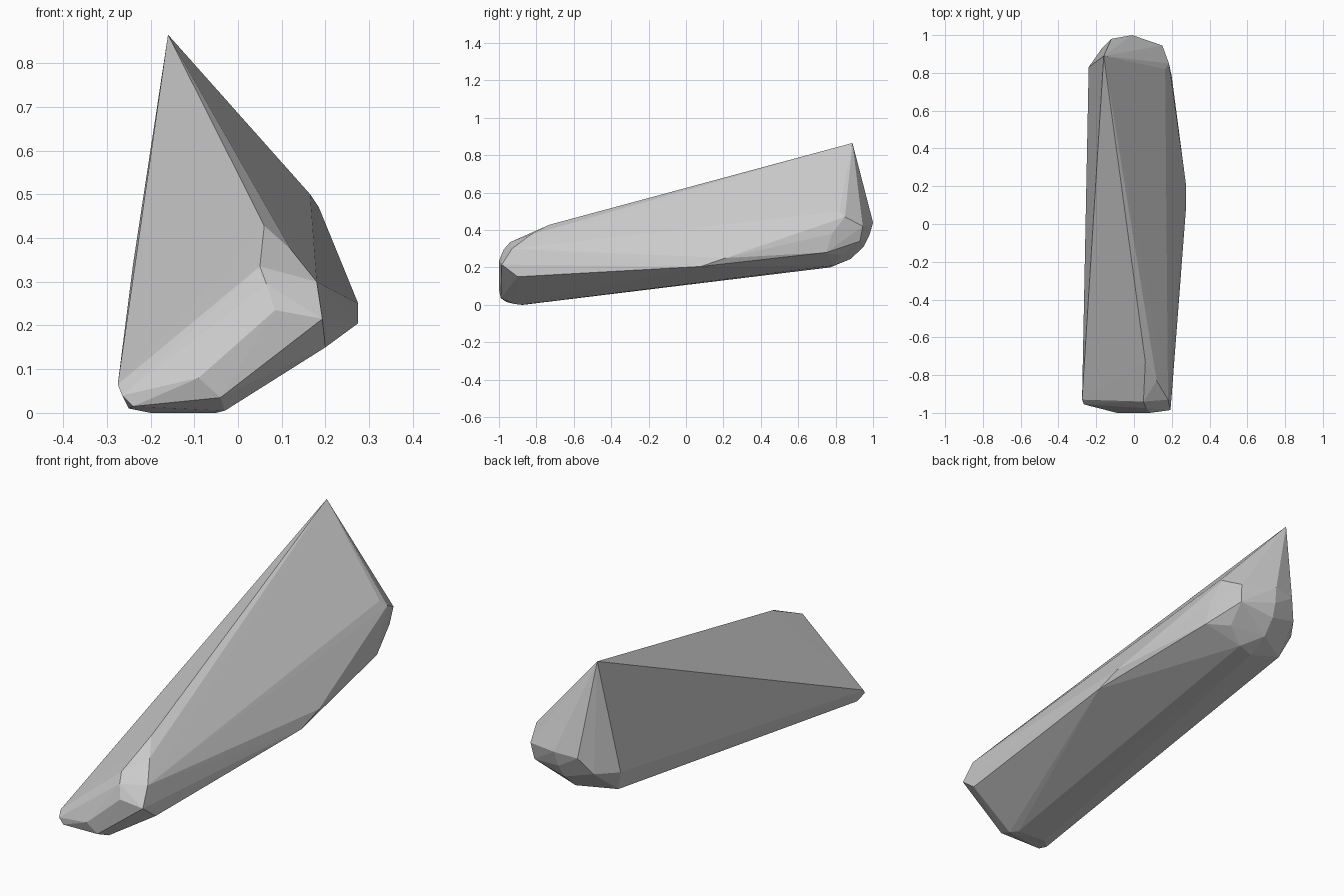
import bpy
import bmesh

# One faceted wedge shell: the convex skin stretched over a few end profiles
apex = [(-0.16, 0.89, 0.865)]

# rounded nose at the front
nose = [(-0.275, -0.93, 0.065), (-0.265, -0.955, 0.04), (-0.24, -0.96, 0.015),
        (-0.09, -1.0, 0.08), (-0.04, -0.99, 0.035), (0.085, -1.0, 0.235),
        (0.065, -0.975, 0.295), (0.05, -0.94, 0.335), (0.06, -0.73, 0.428),
        (0.12, -0.83, 0.375), (0.18, -0.93, 0.30), (0.193, -0.985, 0.215),
        (0.20, -0.90, 0.15)]

# edge of the underside
keel = [(-0.25, -0.92, 0.01), (-0.20, -0.87, 0.0), (-0.05, -0.88, 0.0),
        (-0.03, -0.92, 0.005)]

# bulge on the right flank
flank = [(0.275, 0.08, 0.205), (0.275, 0.21, 0.25)]

# rounded tail at the back
tail = [(-0.24, 0.83, 0.34), (-0.20, 0.79, 0.235), (-0.05, 0.77, 0.20),
        (0.03, 0.79, 0.21), (0.12, 0.83, 0.265), (0.20, 0.75, 0.28),
        (0.20, 0.78, 0.38), (0.185, 0.85, 0.47), (0.165, 0.82, 0.50),
        (0.15, 0.945, 0.42), (0.14, 0.93, 0.34), (-0.01, 1.0, 0.44),
        (-0.02, 0.98, 0.37), (-0.03, 0.95, 0.31), (-0.04, 0.88, 0.245),
        (-0.12, 0.98, 0.43), (-0.17, 0.93, 0.35)]

bm = bmesh.new()
for p in apex + nose + keel + flank + tail:
    bm.verts.new(p)
res = bmesh.ops.convex_hull(bm, input=bm.verts[:])
loose = [v for v in bm.verts if not v.link_faces]
bmesh.ops.delete(bm, geom=loose, context='VERTS')
bmesh.ops.recalc_face_normals(bm, faces=bm.faces[:])

mesh = bpy.data.meshes.new("wedge_shell")
bm.to_mesh(mesh)
bm.free()
shell = bpy.data.objects.new("wedge_shell", mesh)
bpy.context.collection.objects.link(shell)

# plain grey
grey = bpy.data.materials.new("plain grey")
grey.diffuse_color = (0.6, 0.6, 0.6, 1.0)
mesh.materials.append(grey)
